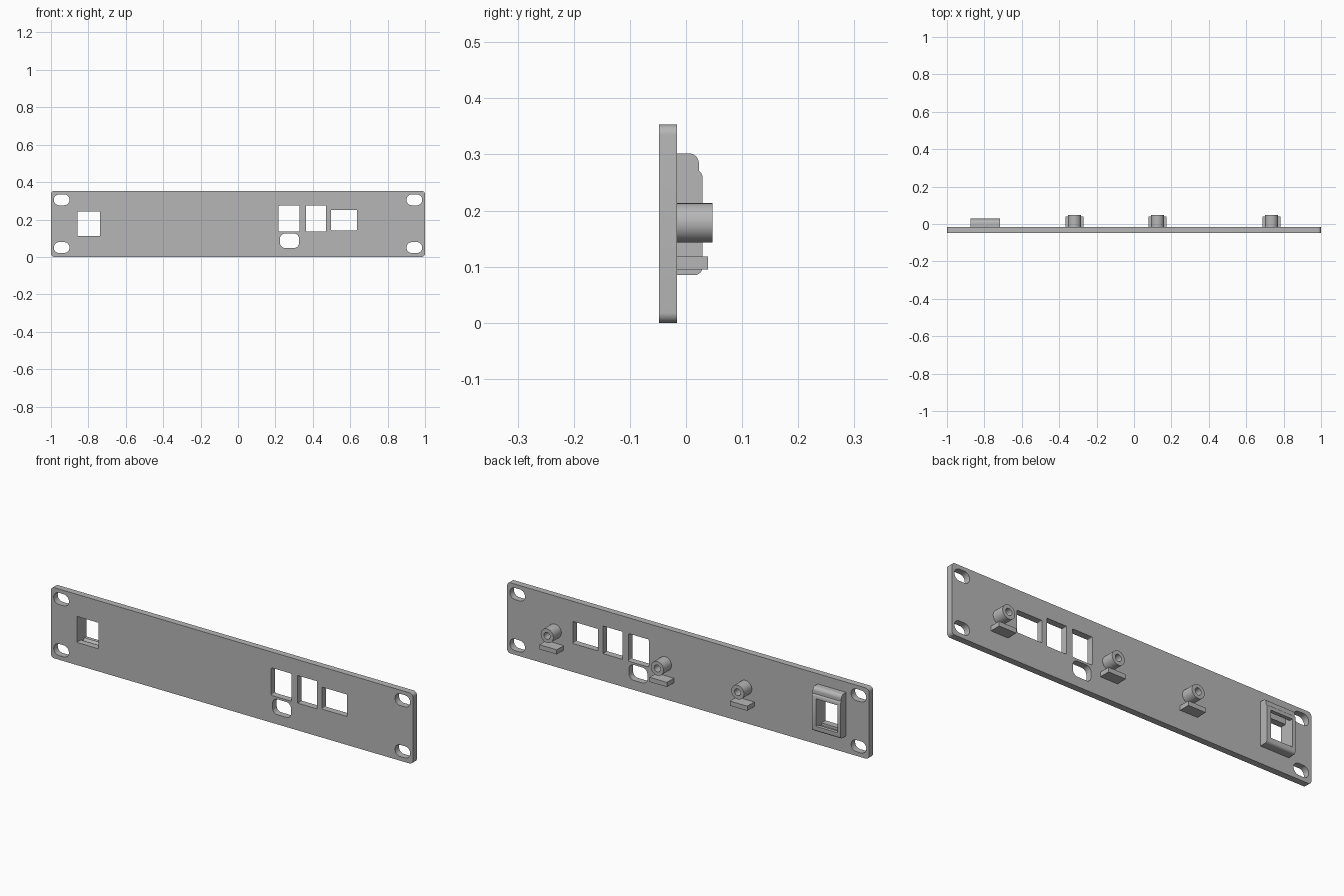
import bpy
from math import cos, sin, pi

cube = bpy.data.objects.get("Cube")
if cube:
    bpy.data.objects.remove(cube, do_unlink=True)

grey = bpy.data.materials.new("plain_grey")
grey.use_nodes = True
colour = (0.47, 0.47, 0.47, 1)
grey.diffuse_color = colour
grey.node_tree.nodes["Principled BSDF"].inputs["Base Color"].default_value = colour

FACING_FRONT = (pi / 2, 0, 0)      # outline in x, z; thickness along y
FACING_SIDE = (pi / 2, 0, pi / 2)  # outline in y, z; thickness along x
PLATE_BACK = -0.016


def rounded(x0, x1, z0, z1, r=0.0, steps=8):
    """Outline of a rectangle with rounded corners."""
    if r == 0:
        return [(x0, z0), (x1, z0), (x1, z1), (x0, z1)]
    points = []
    corners = [(x1 - r, z1 - r), (x0 + r, z1 - r), (x0 + r, z0 + r), (x1 - r, z0 + r)]
    for quarter, (cx, cz) in enumerate(corners):
        for i in range(steps + 1):
            a = (quarter + i / steps) * pi / 2
            points.append((cx + r * cos(a), cz + r * sin(a)))
    return points


def circle(x, z, r, n=48):
    return [(x + r * cos(2 * pi * i / n), z + r * sin(2 * pi * i / n)) for i in range(n)]


def extrude(name, outlines, start, end, rotation):
    """Fill the outlines (inner ones are holes) and extrude from start to end."""
    curve = bpy.data.curves.new(name, "CURVE")
    curve.dimensions = "2D"
    curve.fill_mode = "BOTH"
    curve.extrude = (end - start) / 2
    for outline in outlines:
        spline = curve.splines.new("POLY")
        spline.points.add(len(outline) - 1)
        for point, (u, v) in zip(spline.points, outline):
            point.co = (u, v, 0, 1)
        spline.use_cyclic_u = True
    obj = bpy.data.objects.new(name, curve)
    bpy.context.collection.objects.link(obj)
    obj.rotation_euler = rotation
    obj.location["xyz".index("y" if rotation == FACING_FRONT else "x")] = (start + end) / 2
    bpy.ops.object.select_all(action="DESELECT")
    obj.select_set(True)
    bpy.context.view_layer.objects.active = obj
    bpy.ops.object.convert(target="MESH")
    obj = bpy.context.object
    obj.data.materials.clear()
    obj.data.materials.append(grey)
    bpy.ops.object.shade_smooth_by_angle(angle=pi / 6)
    return obj


# Front panel with mounting slots and connector openings
panel = [rounded(-1, 1, 0, 0.353, 0.018)]
for x in (-0.943, 0.943):
    for z in (0.05, 0.305):
        panel.append(rounded(x - 0.042, x + 0.042, z - 0.029, z + 0.029, 0.0285))
panel += [
    rounded(-0.857, -0.738, 0.113, 0.243),
    rounded(0.217, 0.33, 0.136, 0.274, 0.006),
    rounded(0.363, 0.47, 0.136, 0.274),
    rounded(0.497, 0.636, 0.142, 0.252, 0.004),
    rounded(0.225, 0.326, 0.048, 0.125, 0.026),
]
extrude("front_panel", panel, -0.048, PLATE_BACK, FACING_FRONT)

# Hollow screw posts, each with a support ledge below
for side, x in (("right", -0.318), ("middle", 0.126), ("left", 0.735)):
    post = [circle(x, 0.178, 0.035), circle(x, 0.178, 0.017)]
    extrude(side + "_screw_post", post, PLATE_BACK, 0.047, FACING_FRONT)
    ledge = [rounded(x - 0.048, x + 0.048, 0.095, 0.118)]
    extrude(side + "_ledge", ledge, PLATE_BACK, 0.039, FACING_FRONT)

# Jack housing: side walls share the outer profile, lips close top and bottom
bottom_edge = [(PLATE_BACK, 0.085)]
bottom_edge += [(0.016 + 0.013 * sin(i * pi / 12), 0.098 - 0.013 * cos(i * pi / 12))
                for i in range(7)]
top_edge = [(0.029, 0.262), (0.027, 0.267), (0.023, 0.271)]
top_edge += [(0.005 + 0.018 * cos(i * pi / 16), 0.284 + 0.018 * sin(i * pi / 16))
             for i in range(9)]
top_edge.append((PLATE_BACK, 0.302))

for side, x0, x1 in (("right", -0.874, -0.857), ("left", -0.738, -0.716)):
    extrude(side + "_housing_wall", [bottom_edge + top_edge], x0, x1, FACING_SIDE)

bottom_lip = bottom_edge + [(0.029, 0.113), (0.012, 0.113), (0, 0.1), (PLATE_BACK, 0.1)]
top_lip = top_edge + [(PLATE_BACK, 0.275), (0, 0.275), (0.01, 0.25), (0.029, 0.25)]
extrude("housing_bottom_lip", [bottom_lip], -0.857, -0.738, FACING_SIDE)
extrude("housing_top_lip", [top_lip], -0.857, -0.738, FACING_SIDE)
